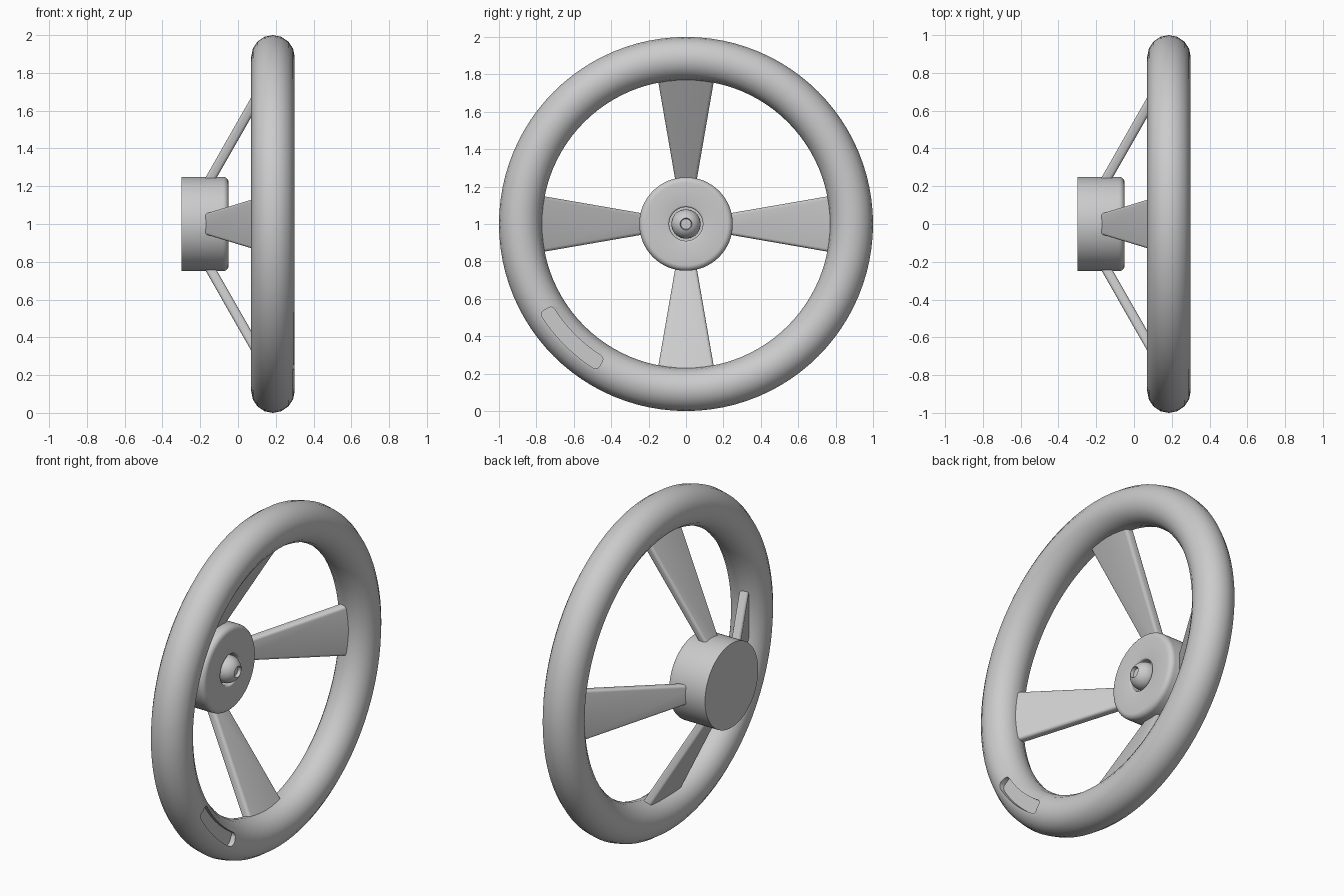
import bpy, bmesh
from math import radians, pi, cos, sin
from mathutils import Matrix, Vector

if "Cube" in bpy.data.objects:
    bpy.data.objects.remove(bpy.data.objects["Cube"])

CZ = 1.0  # height of the wheel axis (runs along x)


def finish(name, bm, angle=35):
    bmesh.ops.recalc_face_normals(bm, faces=bm.faces[:])
    me = bpy.data.meshes.new(name)
    bm.to_mesh(me)
    bm.free()
    ob = bpy.data.objects.new(name, me)
    bpy.context.collection.objects.link(ob)
    ob.location.z = CZ
    smooth(ob, angle)
    return ob


def activate(ob):
    bpy.ops.object.select_all(action='DESELECT')
    ob.select_set(True)
    bpy.context.view_layer.objects.active = ob


def smooth(ob, angle=35):
    activate(ob)
    bpy.ops.object.shade_smooth_by_angle(angle=radians(angle))


def lathe(name, profile, n=64):
    """Spin a profile of (x, radius) points about the x axis."""
    bm = bmesh.new()
    vs = [bm.verts.new((x, 0, r)) for x, r in profile]
    es = [bm.edges.new(p) for p in zip(vs, vs[1:])]
    bmesh.ops.spin(bm, geom=vs + es, cent=(0, 0, 0), axis=(1, 0, 0),
                   angle=2 * pi, steps=n, use_merge=True)
    bmesh.ops.remove_doubles(bm, verts=bm.verts[:], dist=1e-5)
    return finish(name, bm)


def arc(cx, cr, rx, rr, a0, a1, n):
    return [(cx + rx * cos(radians(a0 + (a1 - a0) * i / n)),
             cr + rr * sin(radians(a0 + (a1 - a0) * i / n))) for i in range(n + 1)]


# Rim
N, M = 96, 16
rim = lathe("rim", arc(0.185, 0.885, 0.115, 0.115, 0, 360, M), N)

# Shallow curved slot in the rim face
R0, R1, A0, A1, C = 0.838, 0.916, radians(211.3), radians(238.7), 0.025
da = C / 0.877
outline = []
for r, a, start in ((R1 - C, A1 - da, 0), (R1 - C, A0 + da, 90),
                    (R0 + C, A0 + da, 180), (R0 + C, A1 - da, 270)):
    for i in range(6):
        t = radians(start + 18 * i)
        # local axes: cos along the arc, sin along the radius
        outline.append((r + C * sin(t), a + da * cos(t)))
    if start in (0, 180):  # long sides follow the rim
        end = (A0 + da) if start == 0 else (A1 - da)
        edge = R1 if start == 0 else R0
        outline += [(edge, a + (end - a) * k / 10) for k in range(1, 10)]
bm = bmesh.new()
face = bm.faces.new([bm.verts.new((0.268, r * cos(a), r * sin(a))) for r, a in outline])
ext = bmesh.ops.extrude_face_region(bm, geom=[face], use_keep_orig=True)
bmesh.ops.translate(bm, vec=(0.1, 0, 0),
                    verts=[v for v in ext["geom"] if isinstance(v, bmesh.types.BMVert)])
cutter = finish("slot_cutter", bm)
cutter.hide_render = True
activate(rim)
mod = rim.modifiers.new("slot", 'BOOLEAN')
mod.object = cutter
mod.operation = 'DIFFERENCE'
mod.solver = 'EXACT'
bpy.ops.object.modifier_apply(modifier=mod.name)
bpy.data.objects.remove(cutter)
smooth(rim)

# Hub with rounded front edge and central recess
lathe("hub", [(-0.30, 0), (-0.30, 0.25)]
      + arc(-0.08, 0.22, 0.03, 0.03, 90, 0, 6)
      + arc(-0.06, 0.10, 0.01, 0.01, 0, -90, 3)
      + [(-0.10, 0.09), (-0.10, 0)])

# Domed centre button with a small dimple
lathe("centre_button", [(-0.11, 0), (-0.11, 0.078)]
      + arc(-0.07, 0, 0.075, 0.078, 90, 24, 9)
      + [(-0.02, 0.028), (-0.02, 0)], 48)


# Four tapered, dished spokes
def spoke(i):
    bm = bmesh.new()
    bmesh.ops.create_cube(bm, size=1)
    for v in bm.verts:
        r = 0.20 if v.co.z < 0 else 0.83
        half = 0.06 + 0.173 * (r - 0.25)
        x = -0.14 + 0.571 * (r - 0.25)
        v.co = Vector((x + v.co.x * 0.06, v.co.y * 2 * half, r))
    long_edges = [e for e in bm.edges
                  if abs(e.verts[0].co.z - e.verts[1].co.z) > 0.1]
    bmesh.ops.bevel(bm, geom=long_edges, offset=0.016, segments=4,
                    profile=0.5, affect='EDGES')
    bm.transform(Matrix.Rotation(i * pi / 2, 4, 'X'))
    finish("spoke_%d" % (i + 1), bm)


for i in range(4):
    spoke(i)
